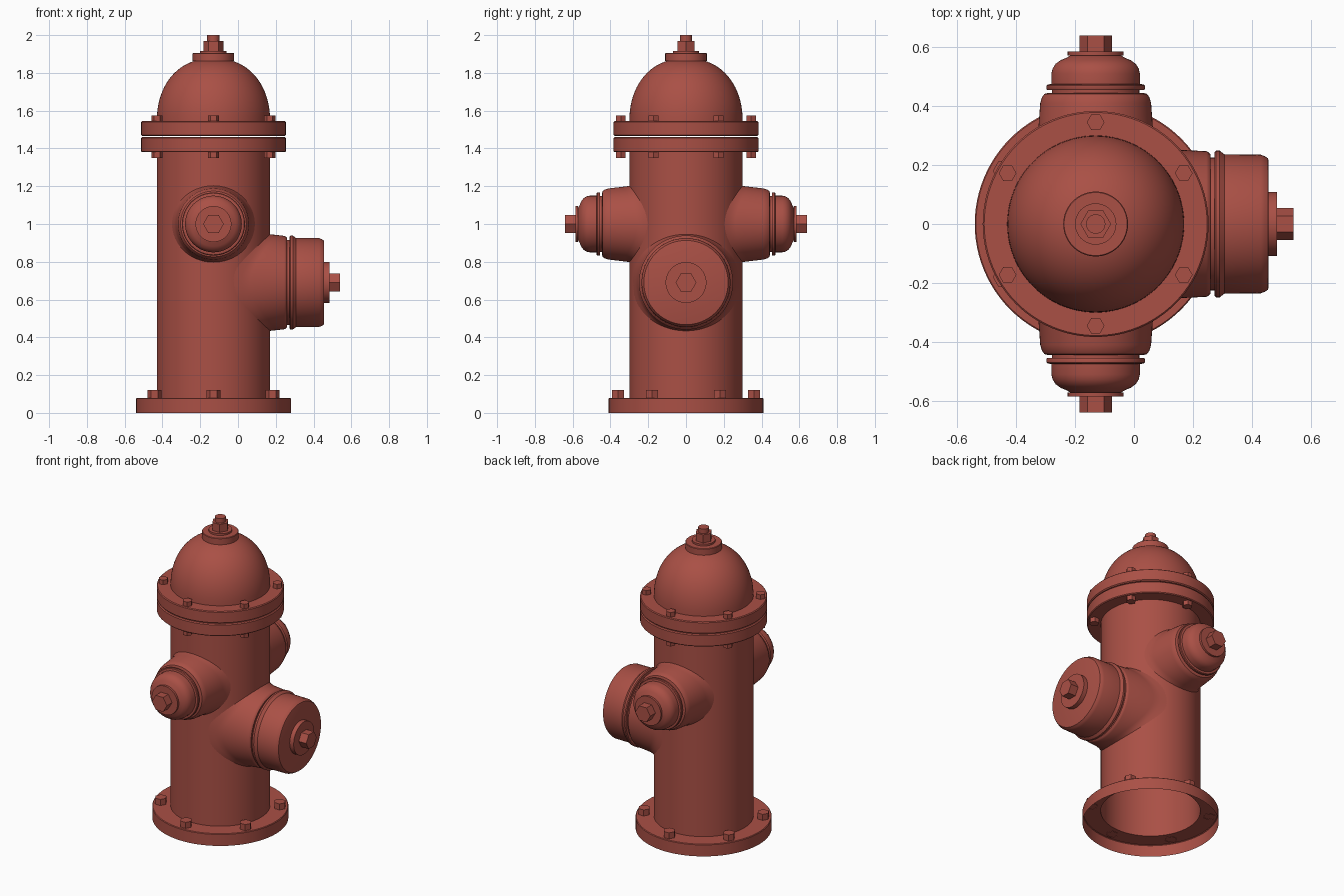
import bpy, bmesh, math
from mathutils import Matrix, Vector

if "Cube" in bpy.data.objects:
    bpy.data.objects.remove(bpy.data.objects["Cube"])

CX = -0.13          # body axis
BODY_R = 0.30

red = bpy.data.materials.new("hydrant_red")
red.diffuse_color = (0.40, 0.08, 0.06, 1)
red.use_nodes = True
red.node_tree.nodes["Principled BSDF"].inputs["Base Color"].default_value = red.diffuse_color


def frame(origin, d):
    """Matrix whose local z is d and whose local x stays horizontal."""
    d = Vector(d)
    x = Vector((1, 0, 0)) if abs(d.z) > 0.5 else Vector((0, 0, 1)).cross(d)
    y = d.cross(x)
    m = Matrix((x, y, d)).transposed().to_4x4()
    m.translation = origin
    return m


def lathe(name, profile, origin=(CX, 0, 0), d=(0, 0, 1), sides=64, cap=True, saddle=0):
    """Revolve (radius, height) points; saddle > 0 fits the first rings to the body."""
    bm = bmesh.new()
    rings = []
    for k, (r, h) in enumerate(profile):
        ring = []
        for i in range(sides):
            a = 2 * math.pi * i / sides
            x, y, z = r * math.cos(a), r * math.sin(a), h
            if saddle and k < 3:
                x *= 1 + (saddle - 1) * (1, 0.4, 0.1)[k]
                x = max(-0.299, min(0.299, x))
                z = math.sqrt(BODY_R ** 2 - x * x) + (-0.002, 0.012, 0.035)[k]
                z = min(z, h)
            ring.append(bm.verts.new((x, y, z)))
        rings.append(ring)
    for a, b in zip(rings, rings[1:]):
        for i in range(sides):
            j = (i + 1) % sides
            bm.faces.new((a[i], a[j], b[j], b[i]))
    if cap:
        bm.faces.new(rings[-1])
    bm.transform(frame(origin, d))
    me = bpy.data.meshes.new(name)
    bm.to_mesh(me)
    bm.free()
    me.materials.append(red)
    me.shade_smooth()
    me.set_sharp_from_angle(angle=math.radians(32))
    ob = bpy.data.objects.new(name, me)
    bpy.context.collection.objects.link(ob)
    return ob


# Barrel with base flange and upper flange, open underneath
lathe("barrel", [(.41, 0), (.41, .076), (.406, .08), (.30, .08), (.30, 1.38),
                 (.378, 1.38), (.383, 1.385), (.383, 1.455), (.377, 1.461), (.30, 1.461)],
      sides=96, cap=False)

# Bonnet: flange and dome
dome = [(.30 * math.cos(t) ** 0.88, 1.545 + .332 * math.sin(t) ** 0.95)
        for t in (math.radians(80) * i / 18 for i in range(19))]
lathe("bonnet", [(.30, 1.465), (.377, 1.465), (.383, 1.471), (.383, 1.54), (.378, 1.545)]
      + dome, sides=96)

# Operating nut on top
lathe("top_collar", [(.11, 1.862), (.11, 1.902), (.107, 1.905)])
lathe("top_washer", [(.07, 1.90), (.07, 1.917)])
lathe("top_nut", [(.052, 1.91), (.052, 1.97)], sides=6)
lathe("top_stem", [(.033, 1.96), (.033, 2.0)], sides=24)

# Flange bolts
for i in range(6):
    a = math.radians(30 + 60 * i)
    c, s = math.cos(a), math.sin(a)
    top = (CX + .345 * c, .345 * s, 1.545)
    low = (CX + .345 * c, .345 * s, 1.38)
    base = (CX + .36 * c, .36 * s, .08)
    bolt = [(.03, -.002), (.03, .03)]
    lathe(f"bonnet_bolt_{i}", bolt, top, sides=6)
    lathe(f"flange_nut_{i}", bolt, low, (0, 0, -1), sides=6)
    lathe(f"base_bolt_{i}", [(.037, -.002), (.037, .04)], base, sides=6)

# Two side outlets with caps (heights measured from the body axis)
for side, sy in (("front", -1), ("back", 1)):
    at = dict(origin=(CX, 0, 1.0), d=(0, sy, 0))
    lathe(f"{side}_outlet", [(.203, .36), (.200, .36), (.197, .36), (.188, .41), (.182, .43),
                             (.174, .441), (.16, .445), (.148, .445), (.148, .46)],
          saddle=1.09, **at)
    lathe(f"{side}_cap", [(.14, .455), (.165, .455), (.167, .459), (.167, .469), (.163, .473),
                          (.150, .475), (.150, .51), (.146, .527), (.136, .543),
                          (.118, .556), (.10, .563), (.085, .572)], **at)
    lathe(f"{side}_cap_washer", [(.085, .571), (.095, .571), (.095, .585)], **at)
    lathe(f"{side}_cap_nut", [(.055, .58), (.055, .64)], sides=6, **at)

# Large outlet with cap
at = dict(origin=(CX, 0, .69), d=(1, 0, 0))
lathe("large_outlet", [(.256, .32), (.254, .33), (.252, .345), (.247, .375), (.243, .384),
                       (.235, .39), (.225, .39), (.225, .41)],
      saddle=1.14, sides=96, **at)
lathe("large_cap", [(.225, .403), (.243, .403), (.249, .408), (.249, .42), (.236, .437),
                    (.235, .56), (.230, .573), (.223, .584), (.217, .586)], sides=96, **at)
lathe("large_cap_washer", [(.108, .58), (.108, .615)], **at)
lathe("large_cap_nut", [(.055, .61), (.055, .67)], sides=6, **at)
